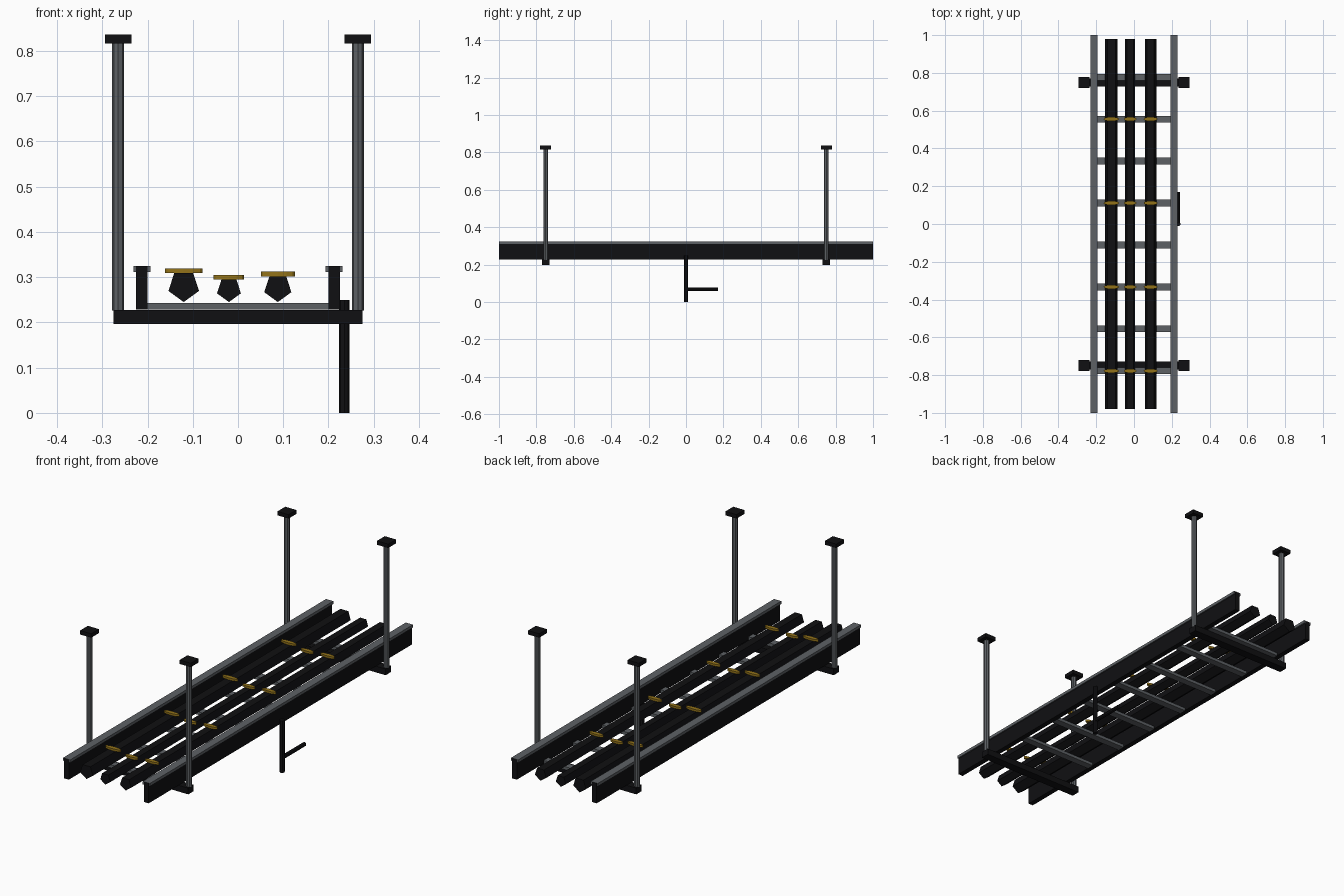
import bpy, bmesh, math
from mathutils import Matrix

if "Cube" in bpy.data.objects:
    bpy.data.objects.remove(bpy.data.objects["Cube"])


def material(name, rgb):
    m = bpy.data.materials.new(name)
    m.diffuse_color = (*rgb, 1)
    m.use_nodes = True
    m.node_tree.nodes["Principled BSDF"].inputs["Base Color"].default_value = m.diffuse_color
    return m


BLACK = material("black_coating", (0.005, 0.005, 0.006))
STEEL = material("grey_steel", (0.11, 0.12, 0.13))
GOLD = material("amber_tie", (0.29, 0.17, 0.01))


def finish(name, bm, mat):
    me = bpy.data.meshes.new(name)
    bmesh.ops.recalc_face_normals(bm, faces=bm.faces)
    bm.to_mesh(me)
    bm.free()
    me.materials.append(mat)
    ob = bpy.data.objects.new(name, me)
    bpy.context.collection.objects.link(ob)
    return ob


def box(name, x, y, z, mat):
    """Box from (min, max) pairs on each axis."""
    bm = bmesh.new()
    c = [(a + b) / 2 for a, b in (x, y, z)]
    s = [abs(b - a) for a, b in (x, y, z)]
    bmesh.ops.create_cube(bm, size=1, matrix=Matrix.Translation(c) @ Matrix.Diagonal((*s, 1)))
    return finish(name, bm, mat)


def prism(name, centre, radius, depth, sides, mat, rot=Matrix(), scale_y=1):
    """Flat-sided cylinder, upright unless rotated."""
    bm = bmesh.new()
    bmesh.ops.create_cone(bm, cap_ends=True, segments=sides, radius1=radius, radius2=radius,
                          depth=depth, matrix=Matrix.Translation(centre)
                          @ Matrix.Diagonal((1, scale_y, 1, 1)) @ rot)
    return finish(name, bm, mat)


# side rails with top lips
for s, side in ((-1, "left"), (1, "right")):
    box(f"{side}_rail", (s * 0.2, s * 0.225), (-1, 1), (0.228, 0.3245), BLACK)
    box(f"{side}_rail_lip", (s * 0.193, s * 0.231), (-0.9995, 0.9995), (0.311, 0.325), STEEL)

# ladder rungs
RUNGS = [-7 / 9 + i * 2 / 9 for i in range(8)]
for i, y in enumerate(RUNGS):
    box(f"rung_{i + 1}", (-0.2, 0.2), (y - 0.0175, y + 0.0175), (0.228, 0.243), STEEL)

# cross beams, hanger rods and ceiling plates
for y, end in ((-0.75, "front"), (0.75, "back")):
    box(f"{end}_beam", (-0.275, 0.275), (y - 0.021, y + 0.021), (0.197, 0.227), BLACK)
    for s, side in ((-1, "left"), (1, "right")):
        x = s * 0.265
        prism(f"{end}_{side}_rod", (x, y, 0.523), 0.013, 0.594, 8, STEEL)
        box(f"{end}_{side}_plate", (x - 0.0295, x + 0.0295), (y - 0.0295, y + 0.0295),
            (0.817, 0.836), BLACK)

# five-sided cables with flat ties on every second rung
for n, (x, r) in enumerate(((-0.12, 0.0355), (-0.02, 0.0278), (0.088, 0.0315)), 1):
    # one corner points straight down
    turn = Matrix.Rotation(math.pi / 2, 4, 'X') @ Matrix.Rotation(math.pi, 4, 'Z')
    bm = bmesh.new()
    ring = [(r * math.sin(k * math.tau / 5), -r * math.cos(k * math.tau / 5)) for k in range(5)]
    f = bm.faces.new([bm.verts.new((x + a, -0.98, 0.245 + r + b)) for a, b in ring])
    ext = bmesh.ops.extrude_face_region(bm, geom=[f], use_keep_orig=True)
    for v in ext["geom"]:
        if isinstance(v, bmesh.types.BMVert):
            v.co.y = 0.98
    finish(f"cable_{n}", bm, BLACK)
    top = 0.245 + r * (1 + math.cos(math.pi / 5))
    for k, y in enumerate(RUNGS[::2], 1):
        prism(f"cable_{n}_tie_{k}", (x, y, top + 0.005), r + 0.006, 0.010, 12, GOLD,
              scale_y=0.011 / (r + 0.006))

# drop rod and side arm
prism("drop_rod", (0.235, 0, 0.125), 0.0115, 0.25, 8, BLACK)
prism("drop_arm", (0.235, 0.084, 0.069), 0.0095, 0.172, 8, BLACK,
      rot=Matrix.Rotation(math.pi / 2, 4, 'X'))
